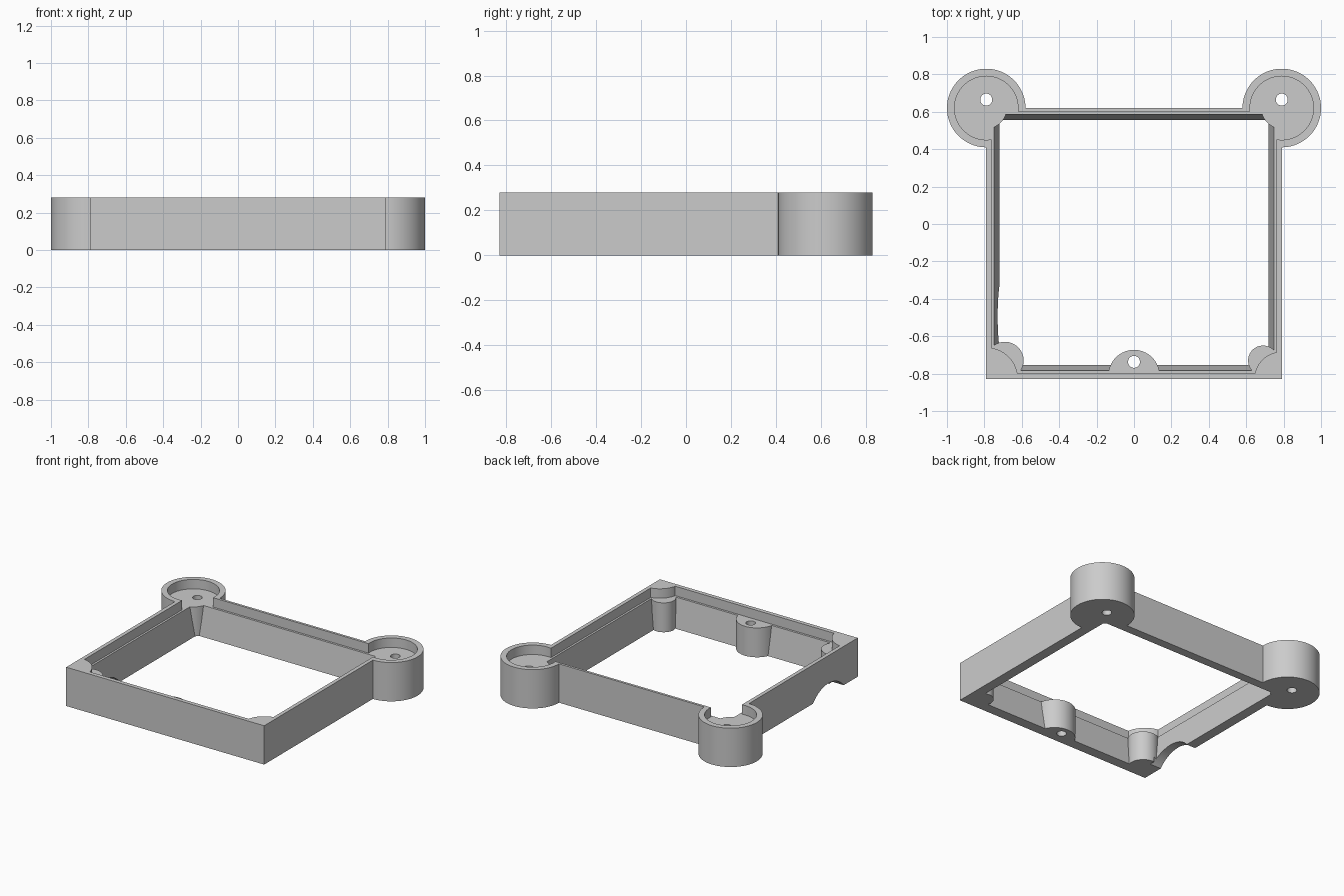
import bpy, bmesh
from mathutils import Matrix, Vector

old = bpy.data.objects.get("Cube")
if old:
    bpy.data.objects.remove(old, do_unlink=True)

HEIGHT, LEDGE = 0.28, 0.212
LOW, HIGH = -0.1, 0.4          # overshoot for clean cuts

grey = bpy.data.materials.new("light grey")
grey.use_nodes = True
grey.diffuse_color = (0.6, 0.6, 0.6, 1)
grey.node_tree.nodes["Principled BSDF"].inputs["Base Color"].default_value = (0.6, 0.6, 0.6, 1)


def make(name, bm):
    mesh = bpy.data.meshes.new(name)
    bmesh.ops.recalc_face_normals(bm, faces=bm.faces)
    bm.to_mesh(mesh)
    bm.free()
    obj = bpy.data.objects.new(name, mesh)
    bpy.context.collection.objects.link(obj)
    mesh.materials.append(grey)
    return obj


def box(name, half_x, front, back, z0, z1, taper=0.0):
    """Block whose sides may lean outward by taper per unit of height."""
    bm = bmesh.new()
    bmesh.ops.create_cube(bm, size=2)
    for v in bm.verts:
        z = z1 if v.co.z > 0 else z0
        grow = taper * z
        y = back + grow if v.co.y > 0 else front - grow
        v.co = Vector(((half_x + grow) * (1 if v.co.x > 0 else -1), y, z))
    return make(name, bm)


def cylinder(name, x, y, r, z0, z1, sides=96):
    bm = bmesh.new()
    bmesh.ops.create_cone(bm, cap_ends=True, segments=sides, radius1=r, radius2=r,
                          depth=z1 - z0, matrix=Matrix.Translation((x, y, (z0 + z1) / 2)))
    return make(name, bm)


def combine(target, other, operation):
    """Apply a boolean and discard the helper."""
    mod = target.modifiers.new("boolean", 'BOOLEAN')
    mod.object, mod.operation, mod.solver = other, operation, 'EXACT'
    graph = bpy.context.evaluated_depsgraph_get()
    mesh = bpy.data.meshes.new_from_object(target.evaluated_get(graph))
    target.modifiers.clear()
    target.data = mesh
    bpy.data.objects.remove(other, do_unlink=True)


# Outer body: rectangular block and two round rear lugs
frame = box("mounting_frame", 0.79, -0.83, 0.62, 0, HEIGHT)
for side in (-1, 1):
    combine(frame, cylinder("lug", side * 0.79, 0.62, 0.21, 0, HEIGHT), 'UNION')

# Leaning central opening, leaving the corner pillars and front screw boss
opening = box("opening", 0.718, -0.755, 0.557, LOW, HIGH, 0.138)
kept = [(-0.69, -0.73, 0.1), (0.69, -0.73, 0.08), (0, -0.81, 0.137),
        (-0.79, 0.62, 0.11), (0.79, 0.62, 0.11)]
for x, y, r in kept:
    combine(opening, cylinder("pillar", x, y, r, LOW - 0.1, HIGH + 0.1), 'DIFFERENCE')

# Stepped recess in the top, leaving the quarter-round front corners
recess = box("recess", 0.762, -0.80, 0.602, LEDGE, HIGH)
corners = [(-0.79, 0.17), (0.79, 0.147)]
for x, r in corners:
    corner = cylinder("corner", x, -0.83, r, LOW, HIGH + 0.1)
    combine(recess, corner, 'DIFFERENCE')
    # The same corners cap the opening above the ledge
    combine(opening, cylinder("corner", x, -0.83, r, LEDGE, HIGH + 0.1), 'DIFFERENCE')
combine(frame, opening, 'DIFFERENCE')
combine(frame, recess, 'DIFFERENCE')

# Round lug recesses and screw holes
for side in (-1, 1):
    combine(frame, cylinder("lug_recess", side * 0.79, 0.62, 0.17, LEDGE, HIGH), 'DIFFERENCE')
    combine(frame, cylinder("hole", side * 0.79, 0.665, 0.032, LOW, HIGH, 32), 'DIFFERENCE')
combine(frame, cylinder("hole", 0, -0.737, 0.032, LOW, HIGH, 32), 'DIFFERENCE')

# Arched cable notch under one side wall
notch = cylinder("notch", 0, 0, 0.231, -0.06, 0.06)
notch.data.transform(Matrix.Translation((-0.76, -0.495, -0.151)) @ Matrix.Rotation(1.5708, 4, 'Y'))
combine(frame, notch, 'DIFFERENCE')

# Smooth the curved walls, keep edges crisp
bpy.ops.object.select_all(action='DESELECT')
frame.select_set(True)
bpy.context.view_layer.objects.active = frame
bpy.ops.object.shade_smooth_by_angle(angle=0.5)
